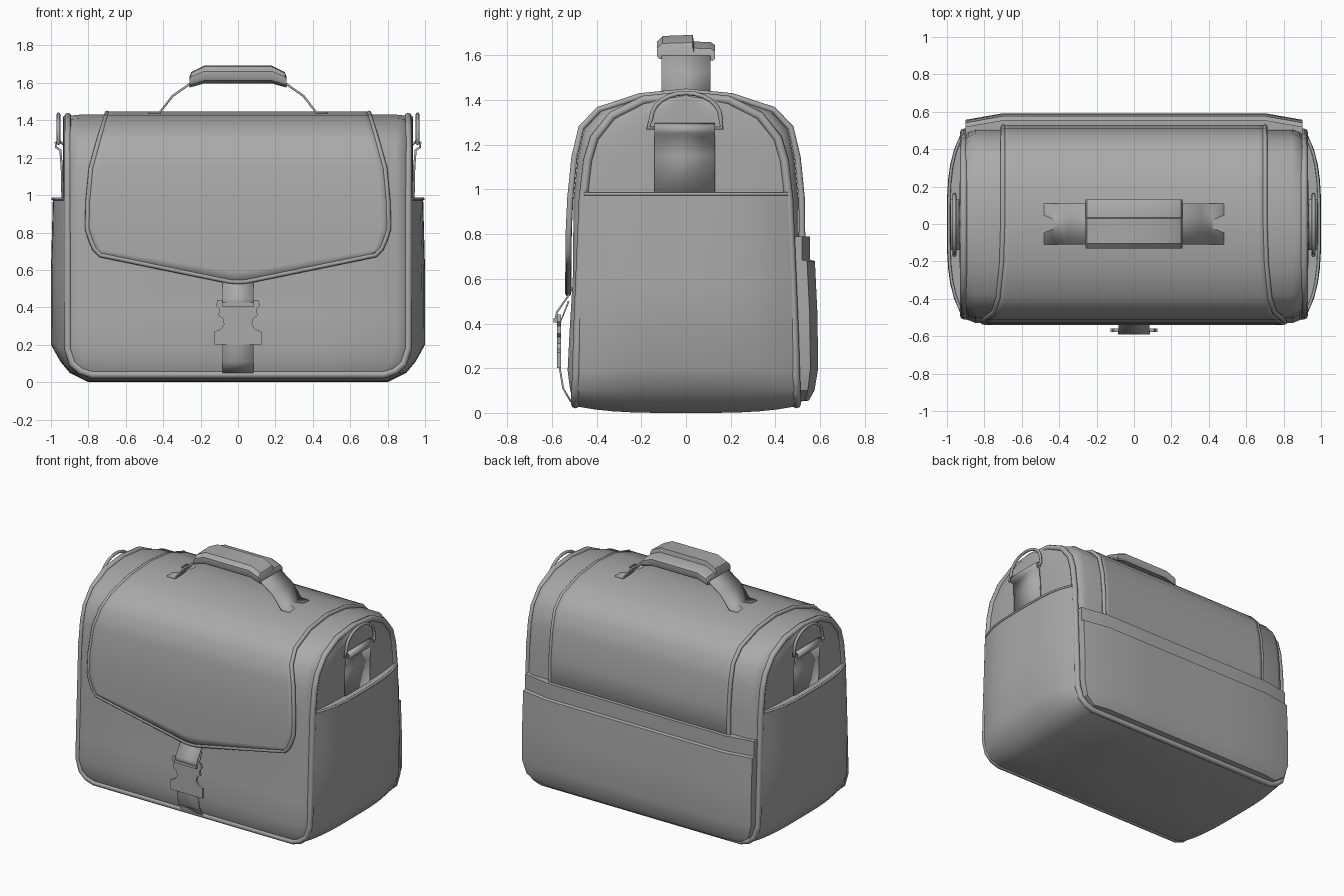
import bpy, math

if "Cube" in bpy.data.objects:
    bpy.data.objects.remove(bpy.data.objects["Cube"])

gray = bpy.data.materials.new("plain gray")
gray.use_nodes = True
COLOR = (0.4, 0.4, 0.4, 1)
gray.diffuse_color = COLOR
gray.node_tree.nodes["Principled BSDF"].inputs["Base Color"].default_value = COLOR


def mesh(name, verts, faces, thick=0, angle=35, flip=False):
    me = bpy.data.meshes.new(name)
    me.from_pydata(verts, [], [f[::-1] for f in faces] if flip else faces)
    me.materials.append(gray)
    ob = bpy.data.objects.new(name, me)
    bpy.context.collection.objects.link(ob)
    if thick:
        mod = ob.modifiers.new("thickness", "SOLIDIFY")
        mod.thickness, mod.offset = thick, 0
    bpy.ops.object.select_all(action="DESELECT")
    ob.select_set(True)
    bpy.context.view_layer.objects.active = ob
    bpy.ops.object.shade_smooth_by_angle(angle=math.radians(angle))
    return ob


def grid(name, rows, **options):
    n = len(rows[0])
    faces = [(r * n + c, r * n + c + 1, (r + 1) * n + c + 1, (r + 1) * n + c)
             for r in range(len(rows) - 1) for c in range(n - 1)]
    return mesh(name, [p for row in rows for p in row], faces, **options)


def prism(name, rings, **options):
    # closed rings joined in order, with caps
    n, last = len(rings[0]), len(rings) - 1
    faces = [(r * n + c, r * n + (c + 1) % n, (r + 1) * n + (c + 1) % n, (r + 1) * n + c)
             for r in range(last) for c in range(n)]
    faces += [tuple(range(n))[::-1], tuple(range(last * n, last * n + n))]
    return mesh(name, [p for ring in rings for p in ring], faces, **options)


def tube(name, points, radius, closed=False):
    cu = bpy.data.curves.new(name, "CURVE")
    cu.dimensions, cu.bevel_depth, cu.bevel_resolution = "3D", radius, 2
    cu.use_fill_caps = True
    sp = cu.splines.new("POLY")
    sp.points.add(len(points) - 1)
    for p, co in zip(sp.points, points):
        p.co = (*co, 1)
    sp.use_cyclic_u = closed
    cu.materials.append(gray)
    ob = bpy.data.objects.new(name, cu)
    bpy.context.collection.objects.link(ob)


def interp(table, v):
    for (a, fa), (b, fb) in zip(table, table[1:]):
        if v <= b:
            return fa + (fb - fa) * max(0, (v - a) / (b - a))
    return table[-1][1]


# Half profile: edge depth, middle depth, edge height, middle height, half width
HALF = [(.495, .5, .04, .045, .78), (.495, .51, .06, .07, .84), (.493, .52, .1, .11, .885),
        (.49, .53, .18, .19, .91), (.485, .522, .35, .35, .91), (.475, .507, .6, .6, .91),
        (.46, .503, .96, .96, .91), (.44, .485, 1.13, 1.14, .91), (.41, .455, 1.23, 1.27, .91),
        (.33, .38, 1.33, 1.35, .91), (.19, .2, 1.4, 1.41, .91), (0, 0, 1.42, 1.43, .91)]
PROFILE = [(-a, -b, c, d, w) for a, b, c, d, w in HALF] + HALF[-2::-1]

# Front, top and back of the shell, softly inset at both ends
COLUMNS = [(-1, 0), (-.975, .6), (-.93, 1), (-.5, 1), (0, 1), (.5, 1), (.93, 1), (.975, .6), (1, 0)]
grid("body_shell", [[(u * w, ye + (yo - ye) * k, ze + (zo - ze) * k) for u, k in COLUMNS]
                    for ye, yo, ze, zo, w in PROFILE], flip=False)

# Piping loops around both ends and along the bottom edges
loop = [(w, ye, ze) for ye, yo, ze, zo, w in PROFILE]
tube("body_piping", loop + [(-x, y, z) for x, y, z in loop[::-1]], .02, True)

# Upper side panels
T = [i / 6 for i in range(-6, 7)]
for s, side in ((1, "left"), (-1, "right")):
    grid(side + "_side_panel", [[(s * (w + .025 * (1 - abs(t) ** 3)), t * ye, ze) for t in T]
                                for ye, yo, ze, zo, w in HALF[4:]], flip=s < 0)

# Side pockets and bottom in one band
pocket = [(.495, .79, .03, .8, 0), (.495, .85, .05, .9, .05), (.493, .9, .1, .95, .11),
          (.49, .92, .18, 1, .2), (.475, .93, .6, 1, .6), (.455, .93, .98, .99, .98),
          (.455, .91, .98, .92, .98)]


def band(s, rows):
    out = []
    for ye, xe, ze, xc, zc in rows:
        k = [1 - abs(t) ** 3.5 for t in T]
        out.append([(s * (xe + (xc - xe) * b), t * ye, ze + (zc - ze) * b) for t, b in zip(T, k)])
    return out


grid("side_pockets_and_bottom", band(1, pocket)[::-1] + band(-1, pocket), flip=True)
for s, side in ((1, "left"), (-1, "right")):
    tube(side + "_pocket_hem", band(s, pocket[5:6])[0], .008)

# Front flap that wraps over the top and down the back
wrap = [(y, z) for _, y, _, z, _ in PROFILE if z > .55]
front = [(z, y) for y, z in wrap if y < 0]
WIDTH = [(.66, .74), (.7, .78), (.75, .797), (.9, .808), (1.14, .785), (1.3, .74), (1.43, .70)]
U = [-1, -.95, -.75, -.5, -.25, -.06, 0, .06, .25, .5, .75, .95, 1]
flap = []
for k in (1, .8, .5, .25, 0):
    row = []
    for u in U:
        x = u * (.735 + .07 * (1 - k) ** .5)
        low = .53 + .205 * max(.03, abs(x))
        z = .82 + (low - .82) * k
        row.append((x, interp(front, z) * 1.03 - .005, z))
    flap.append(row)
for y, z in wrap:
    if y < 0 and z < .9:
        continue
    w = interp(WIDTH, z) if y < 0 else .70
    flap.append([(u * w, y * 1.03, .8 + (z - .8) * 1.012) for u in U])
grid("flap", flap, thick=.02)
border = [r[0] for r in flap[::-1]] + flap[0][1:-1] + [r[-1] for r in flap]
tube("flap_piping", border, .014)

# Back pocket with a raised hem band
rows = []
for z, y, w in ((.05, .5, .8), (.055, .55, .8), (.1, .575, .87), (.2, .592, .9), (.45, .588, .9),
                (.68, .577, .9), (.685, .555, .9), (.79, .555, .9), (.79, .5, .9)):
    xs = [-w, -w, -.7, -.35, 0, .35, .7, w, w]
    ends = [1] + [0] * 7 + [1]
    rows.append([(x, .48 if e else max(.48, y - .035 * max(0, (abs(x) - .7) / .2)), z)
                 for x, e in zip(xs, ends)])
grid("back_pocket", rows, flip=True)

# Handle strap
path = [(.48, 1.437), (.42, 1.44), (.35, 1.53), (.25, 1.6), (.18, 1.625)]
path += [(-x, z) for x, z in path[::-1]]
grid("handle_strap", [[(x, -.11, z), (x, .11, z)] for x, z in path], thick=.012)

# Padded grip with an overlapping wrap
section = [(-.12, .0), (-.13, .02), (-.13, .05), (-.105, .075), (.03, .08), (.035, .05),
           (.11, .048), (.13, .035), (.13, .0), (.12, -.015), (.04, 0)]
rings = [[(x, y, base + z * scale) for y, z in section]
         for x, base, scale in ((-.26, 1.585, .6), (-.25, 1.59, .85), (-.18, 1.612, 1),
                                (.18, 1.612, 1), (.25, 1.59, .85), (.26, 1.585, .6))]
prism("handle_grip", rings, flip=True)

# Front closing strap
for name, pts in (("upper_strap", [(-.51, .56), (-.53, .52), (-.578, .45), (-.585, .42), (-.565, .4),
                                   (-.525, .5)]),
                  ("lower_strap", [(-.565, .26), (-.565, .2), (-.55, .11), (-.515, .05)])):
    grid(name, [[(-.083, y, z), (.083, y, z)] for y, z in pts], thick=.008)

# Side release buckle
half = [(.125, .2), (.125, .27), (.09, .285), (.075, .31), (.08, .34), (.105, .355),
        (.1, .39), (.118, .41), (.108, .44)]
outline = half + [(-x, z) for x, z in half[::-1]]
prism("buckle", [[(x, y, z) for x, z in outline] for y in (-.577, -.56)], angle=20)
prism("buckle_bar", [[(x, y, z) for x, z in ((-.085, .405), (.085, .405), (.085, .425), (-.085, .425))]
                     for y in (-.592, -.57)], flip=False)

# Shoulder strap tabs and rings on both ends
for s, side in ((1, "left"), (-1, "right")):
    tab = [(.938, .97), (.942, 1.15), (.95, 1.24), (.972, 1.255), (.975, 1.28), (.955, 1.292), (.935, 1.27)]
    grid(side + "_ring_tab", [[(s * x, -.14, z), (s * x, .13, z)] for x, z in tab], thick=.012)
    arch = [(s * .96, .155 * math.cos(a), 1.32 + .112 * math.sin(a))
            for a in (math.pi * i / 12 for i in range(13))]
    tube(side + "_ring", arch + [(s * .96, -.17, 1.275), (s * .96, .16, 1.275)], .01, True)
